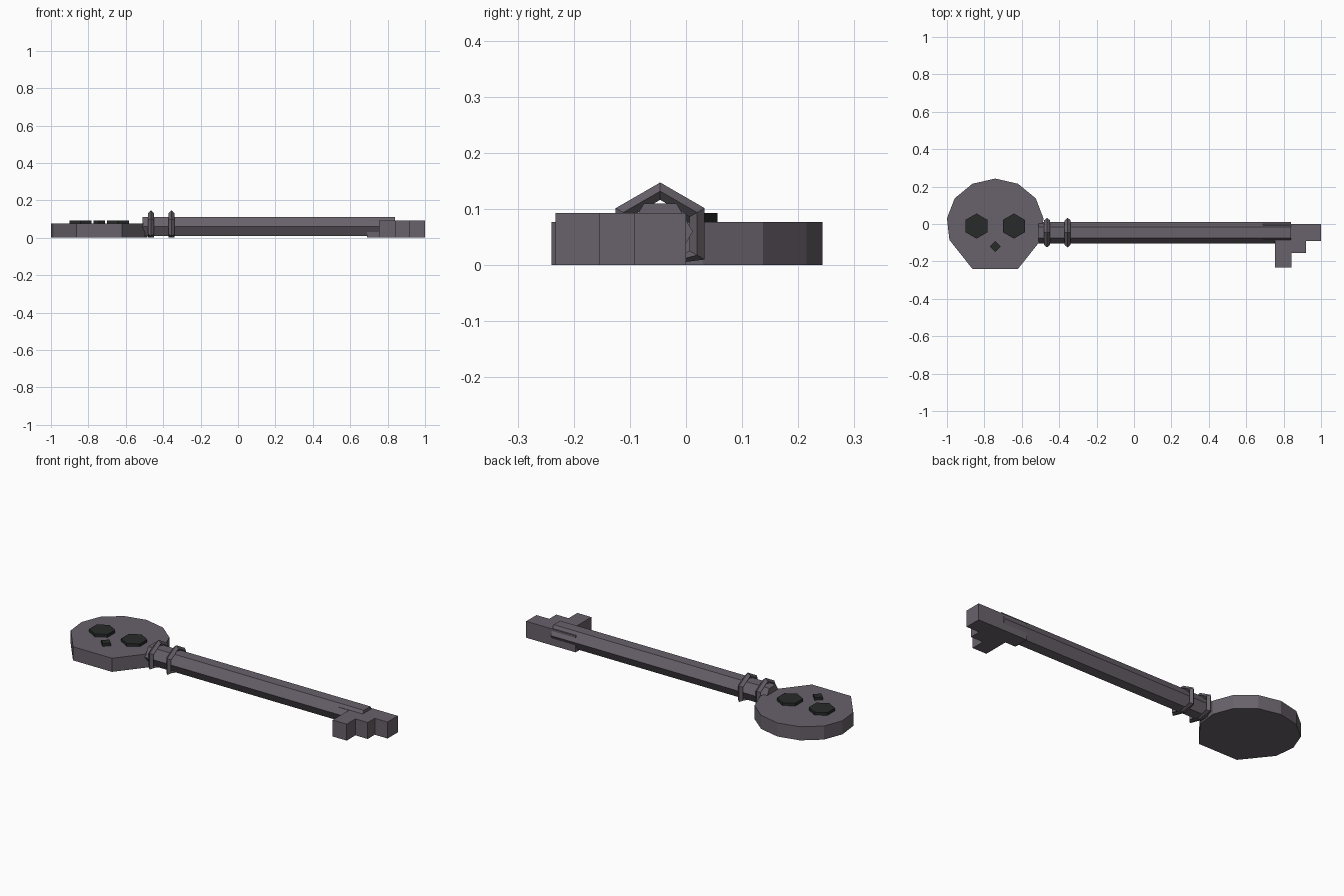
import bpy
import bmesh
import math
from mathutils import Matrix

cube = bpy.data.objects.get("Cube")
if cube:
    bpy.data.objects.remove(cube, do_unlink=True)


def material(name, color):
    mat = bpy.data.materials.new(name)
    mat.use_nodes = True
    mat.diffuse_color = (*color, 1)
    bsdf = next(n for n in mat.node_tree.nodes if n.type == 'BSDF_PRINCIPLED')
    bsdf.inputs["Base Color"].default_value = (*color, 1)
    return mat


iron = material("dull iron", (0.14, 0.122, 0.145))
black = material("socket black", (0.021, 0.024, 0.023))


def finish(name, bm, mat):
    bmesh.ops.recalc_face_normals(bm, faces=bm.faces)
    mesh = bpy.data.meshes.new(name)
    bm.to_mesh(mesh)
    bm.free()
    mesh.materials.append(mat)
    obj = bpy.data.objects.new(name, mesh)
    bpy.context.collection.objects.link(obj)
    return obj


def slab(name, outline, z0, z1, mat):
    """Extrude a flat outline from z0 up to z1."""
    bm = bmesh.new()
    face = bm.faces.new([bm.verts.new((x, y, z0)) for x, y in outline])
    top = bmesh.ops.extrude_face_region(bm, geom=[face])["geom"]
    for v in top:
        if isinstance(v, bmesh.types.BMVert):
            v.co.z = z1
    return finish(name, bm, mat)


def ngon(cx, cy, r, sides):
    """Regular outline with a corner pointing to +y."""
    return [(cx + r * math.sin(math.tau * i / sides),
             cy + r * math.cos(math.tau * i / sides)) for i in range(sides)]


# Skull-shaped bow: half outline, mirrored about its own centre line
SKULL_X = -0.742
half = [(0.122, 0.215), (0.217, 0.137), (0.258, 0.03), (0.245, -0.085), (0.122, -0.24)]
outline = [(0, 0.243)] + half + [(-x, y) for x, y in reversed(half)]
slab("skull_bow", [(SKULL_X + x, y) for x, y in outline], 0, 0.077, iron)

# Eye sockets and nose
for name, side in (("left_eye", 1), ("right_eye", -1)):
    slab(name, ngon(SKULL_X + side * 0.1, -0.011, 0.067, 6), 0.07, 0.093, black)
slab("nose", ngon(SKULL_X, -0.12, 0.03, 4), 0.07, 0.093, black)

# Hexagonal shaft lying along x, flat side up
AXIS_Y = -0.046
START, END = -0.51, 0.84
bm = bmesh.new()
bmesh.ops.create_cone(bm, cap_ends=True, segments=6, radius1=0.058, radius2=0.058,
                      depth=END - START,
                      matrix=Matrix.Translation(((START + END) / 2, AXIS_Y, 0.06))
                      @ Matrix.Rotation(math.pi / 2, 4, 'Y')
                      @ Matrix.Rotation(math.pi / 6, 4, 'Z'))
# Turn the hexagon if needed so that a flat side faces up
if max(v.co.z for v in bm.verts) > 0.115:
    bmesh.ops.rotate(bm, verts=bm.verts, cent=(0, AXIS_Y, 0.06),
                     matrix=Matrix.Rotation(math.pi / 6, 3, 'X'))
finish("shaft", bm, iron)


def collar(name, x, sides=6, major=0.076, minor=0.0155):
    """Six-sided ring of diamond section, point up, resting on the ground."""
    bm = bmesh.new()
    loops = []
    for i in range(sides):
        a = math.tau * i / sides
        loop = []
        for dx, dr in ((0, minor), (minor, 0), (0, -minor), (-minor, 0)):
            r = major + dr
            loop.append(bm.verts.new((x + dx, AXIS_Y + r * math.sin(a),
                                      max(0, 0.056 + r * math.cos(a)))))
        loops.append(loop)
    for i in range(sides):
        a, b = loops[i], loops[(i + 1) % sides]
        for j in range(4):
            k = (j + 1) % 4
            bm.faces.new((a[j], a[k], b[k], b[j]))
    return finish(name, bm, iron)


collar("inner_collar", -0.465)
collar("outer_collar", -0.355)

# Stepped key bit at the tip
slab("key_bit", [(0.69, 0), (1, 0), (1, -0.092), (0.92, -0.092), (0.92, -0.155),
                 (0.843, -0.155), (0.843, -0.233), (0.755, -0.233),
                 (0.755, -0.087), (0.69, -0.087)], 0, 0.093, iron)
